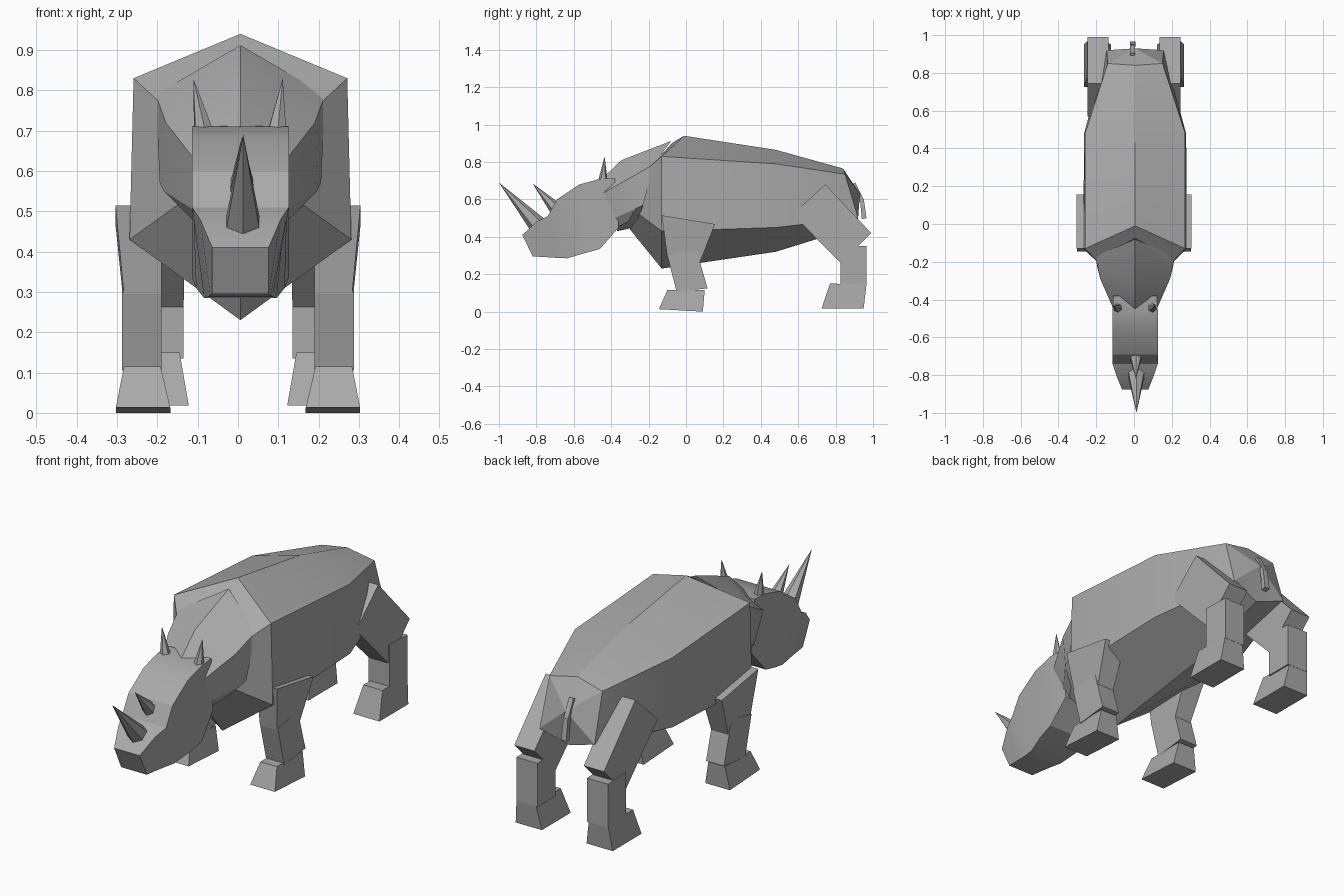
import bpy, bmesh, math
from mathutils import Vector

if "Cube" in bpy.data.objects:
    bpy.data.objects.remove(bpy.data.objects["Cube"])

hide = bpy.data.materials.new("grey_hide")
hide.diffuse_color = (0.40, 0.40, 0.40, 1)
hide.use_nodes = True
hide.node_tree.nodes["Principled BSDF"].inputs["Base Color"].default_value = hide.diffuse_color
CX = 0.006  # slight sideways offset of the torso and head


def finish(name, bm, smooth=None):
    bmesh.ops.recalc_face_normals(bm, faces=bm.faces[:])
    me = bpy.data.meshes.new(name)
    bm.to_mesh(me)
    bm.free()
    me.materials.append(hide)
    ob = bpy.data.objects.new(name, me)
    bpy.context.collection.objects.link(ob)
    if smooth:
        bpy.ops.object.select_all(action='DESELECT')
        ob.select_set(True)
        bpy.context.view_layer.objects.active = ob
        bpy.ops.object.shade_smooth_by_angle(angle=math.radians(smooth))
    return ob


def loft(name, halves, tip=None, smooth=None):
    """Skin half-sections, each mirrored across the middle, and cap the ends."""
    bm = bmesh.new()
    rings = []
    for h in halves:
        full = h + [(-x, y, z) for x, y, z in reversed(h) if x > 0]
        rings.append([bm.verts.new((x + CX, y, z)) for x, y, z in full])
    n = len(rings[0])
    for a, b in zip(rings, rings[1:]):
        for i in range(n):
            j = (i + 1) % n
            bm.faces.new((a[i], a[j], b[j], b[i]))
    bm.faces.new(rings[0])
    if tip:
        t = bm.verts.new((tip[0] + CX, tip[1], tip[2]))
        for i in range(n):
            bm.faces.new((rings[-1][i], rings[-1][(i + 1) % n], t))
    else:
        bm.faces.new(rings[-1])
    return finish(name, bm, smooth)


def block(name, quad, top_x, low_x, side=1):
    """Limb block: side outline (two top points, then two low points) and x ranges."""
    bm = bmesh.new()
    xs = [top_x, top_x, low_x, low_x]
    inner = [bm.verts.new((side * r[0], y, z)) for r, (y, z) in zip(xs, quad)]
    outer = [bm.verts.new((side * r[1], y, z)) for r, (y, z) in zip(xs, quad)]
    bm.faces.new(inner)
    bm.faces.new(outer)
    for i in range(4):
        j = (i + 1) % 4
        bm.faces.new((inner[i], inner[j], outer[j], outer[i]))
    return finish(name, bm)


def spike(name, base, tip, radius, sides):
    base, tip = Vector(base), Vector(tip)
    axis = tip - base
    bm = bmesh.new()
    bmesh.ops.create_cone(bm, cap_ends=True, segments=sides, radius1=radius,
                          radius2=0, depth=axis.length)
    bmesh.ops.translate(bm, verts=bm.verts, vec=(0, 0, axis.length / 2))
    bmesh.ops.rotate(bm, verts=bm.verts, cent=(0, 0, 0),
                     matrix=axis.to_track_quat('Z', 'Y').to_matrix())
    bmesh.ops.translate(bm, verts=bm.verts, vec=base)
    return finish(name, bm)


# Torso, from chest to rump
loft("torso", [
    [(0, -.07, .905), (.20, -.20, .77), (.15, -.25, .52), (0, -.30, .44)],
    [(0, -.01, .94), (.265, -.13, .83), (.275, -.13, .43), (0, -.13, .23)],
    [(0, .48, .865), (.265, .48, .79), (.27, .48, .45), (0, .48, .32)],
    [(0, .84, .765), (.145, .85, .735), (.15, .92, .50), (0, .90, .45)],
], tip=(0, .93, .63), smooth=20)

# Neck collar
loft("neck", [
    [(0, -.08, .912), (.21, -.17, .79), (.20, -.23, .57), (.12, -.25, .50), (0, -.25, .46)],
    [(0, -.345, .81), (.185, -.29, .72), (.19, -.27, .55), (.12, -.31, .48), (0, -.32, .44)],
    [(0, -.45, .71), (.115, -.45, .63), (.11, -.38, .50), (.08, -.37, .45), (0, -.37, .43)],
], smooth=25)

# Head: top y, top z, top half width, low y, low z, low half width
head = [
    (-.38, .712, .115, -.36, .45, .11), (-.46, .71, .12, -.46, .335, .12),
    (-.57, .68, .12, -.55, .31, .11), (-.69, .60, .12, -.635, .285, .09),
    (-.74, .51, .12, -.70, .288, .08), (-.80, .48, .10, -.76, .292, .075),
    (-.875, .41, .07, -.82, .295, .07)]
loft("head", [[(tw, ty, tz), (lw, ly, lz)] for ty, tz, tw, ly, lz, lw in head], smooth=25)

# Horns and ears
spike("large_horn", (.012, -.79, .46), (.013, -1.0, .69), .05, 6)
spike("small_horn", (.01, -.70, .555), (.01, -.82, .685), .035, 6)
for s, tag in ((-1, "left"), (1, "right")):
    spike(tag + "_ear", (.09 * s + CX, -.445, .69), (.111 * s, -.435, .83), .027, 6)

# Legs
for s, tag in ((-1, "left"), (1, "right")):
    block(tag + "_front_thigh", [(-.13, .515), (.155, .468), (.075, .265), (-.10, .295)],
          (.19, .304), (.19, .283), s)
    block(tag + "_front_shin", [(-.10, .30), (.055, .335), (.115, .125), (-.05, .105)],
          (.19, .288), (.19, .288), s)
    block(tag + "_front_foot", [(-.10, .115), (.10, .115), (.09, .0), (-.145, .013)],
          (.192, .283), (.168, .303), s)
    block(tag + "_hind_thigh", [(.57, .52), (.745, .68), (.99, .42), (.83, .257)],
          (.13, .245), (.135, .245), s)
    block(tag + "_hind_shin", [(.825, .355), (.965, .35), (.965, .135), (.825, .135)],
          (.135, .25), (.135, .25), s)
    block(tag + "_hind_foot", [(.77, .15), (.965, .145), (.95, .018), (.725, .018)],
          (.145, .25), (.122, .265), s)

# Tail
block("tail_root", [(.885, .68), (.905, .69), (.95, .60), (.93, .59)], (-.02, .005), (-.02, .005))
block("tail_end", [(.93, .60), (.95, .605), (.965, .50), (.94, .495)], (-.02, .005), (-.022, .007))
